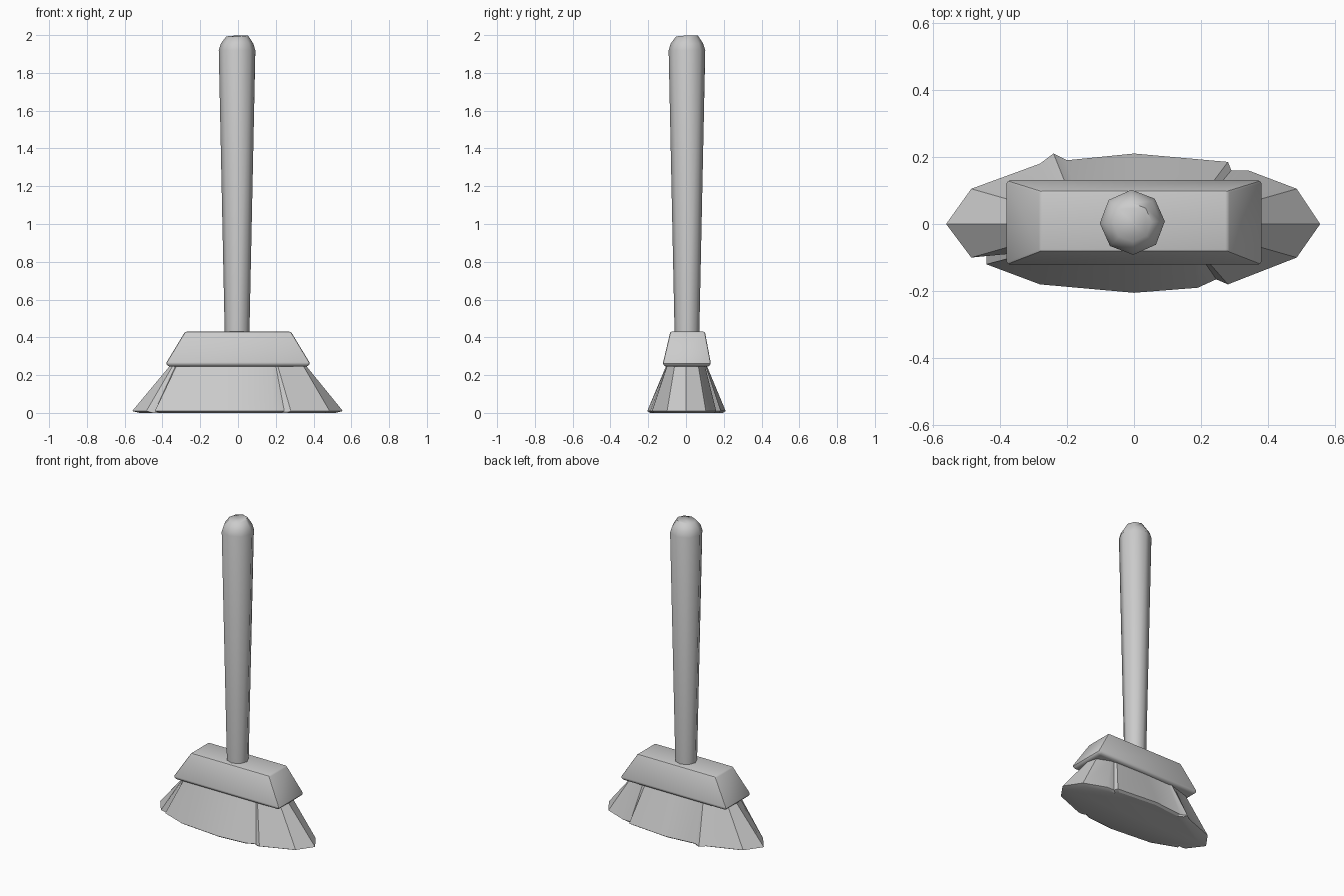
import bpy
import bmesh
import math

cube = bpy.data.objects.get("Cube")
if cube:
    bpy.data.objects.remove(cube, do_unlink=True)

grey = bpy.data.materials.new("plain_grey")
grey.use_nodes = True
colour = (0.6, 0.6, 0.6, 1)
grey.diffuse_color = colour
grey.node_tree.nodes["Principled BSDF"].inputs["Base Color"].default_value = colour


def loft(name, rings, angle, bevel=0):
    """Skin a stack of equal-length rings, cap both ends and shade by angle."""
    bm = bmesh.new()
    loops = [[bm.verts.new(p) for p in ring] for ring in rings]
    count = len(loops[0])
    for low, high in zip(loops, loops[1:]):
        for i in range(count):
            j = (i + 1) % count
            bm.faces.new((low[i], low[j], high[j], high[i]))
    bm.faces.new(loops[0][::-1])
    bm.faces.new(loops[-1])
    bmesh.ops.recalc_face_normals(bm, faces=bm.faces)
    mesh = bpy.data.meshes.new(name)
    bm.to_mesh(mesh)
    bm.free()
    obj = bpy.data.objects.new(name, mesh)
    bpy.context.collection.objects.link(obj)
    mesh.materials.append(grey)
    bpy.ops.object.select_all(action="DESELECT")
    obj.select_set(True)
    bpy.context.view_layer.objects.active = obj
    if bevel:
        mod = obj.modifiers.new("soft_edges", "BEVEL")
        mod.width = bevel
        mod.segments = 2
        bpy.ops.object.modifier_apply(modifier=mod.name)
    bpy.ops.object.shade_smooth_by_angle(angle=math.radians(angle))
    return obj


def octagon(radius, z, tilt=0):
    ring = []
    for i in range(8):
        a = i * math.pi / 4 + 0.03
        x, y = radius * math.cos(a), radius * math.sin(a)
        ring.append((x - 0.005, y + 0.005, z + tilt * (x + y)))
    return ring


def rectangle(x, front, back, z):
    return [(-x, front, z), (x, front, z), (x, back, z), (-x, back, z)]


# Handle, widening towards a chamfered tip
loft("handle", [octagon(0.065, 0.4), octagon(0.097, 1.92),
                octagon(0.086, 1.955), octagon(0.058, 1.995, 0.05)], 60)

# Tapered block that holds the bristles
loft("head_block", [rectangle(0.365, -0.11, 0.12, 0.245),
                    rectangle(0.383, -0.123, 0.132, 0.26),
                    rectangle(0.28, -0.083, 0.1, 0.43)], 35, 0.008)

# Flared bristles: each pair is the foot position and its matching root
bristle_pairs = [
    ((-0.56, 0), (-0.36, 0)), ((-0.485, -0.10), (-0.345, -0.06)),
    ((-0.44, -0.09), (-0.33, -0.085)), ((-0.44, -0.12), (-0.325, -0.09)),
    ((-0.28, -0.18), (-0.22, -0.1)), ((0, -0.205), (0, -0.105)),
    ((0.19, -0.19), (0.18, -0.1)), ((0.245, -0.165), (0.2, -0.098)),
    ((0.28, -0.18), (0.21, -0.1)), ((0.485, -0.10), (0.345, -0.06)),
    ((0.555, 0), (0.36, 0)), ((0.485, 0.105), (0.345, 0.065)),
    ((0.34, 0.16), (0.26, 0.1)), ((0.29, 0.16), (0.24, 0.1)),
    ((0.28, 0.185), (0.22, 0.105)), ((0, 0.21), (0, 0.11)),
    ((-0.2, 0.19), (-0.18, 0.105)), ((-0.24, 0.21), (-0.2, 0.11)),
    ((-0.28, 0.18), (-0.23, 0.1)), ((-0.485, 0.105), (-0.345, 0.065)),
]
sole = [(x * 0.93, y * 0.93, 0) for (x, y), _ in bristle_pairs]
foot = [(x, y, 0.01) for (x, y), _ in bristle_pairs]
root = [(x, y, 0.25) for _, (x, y) in bristle_pairs]
loft("bristles", [sole, foot, root], 30)
